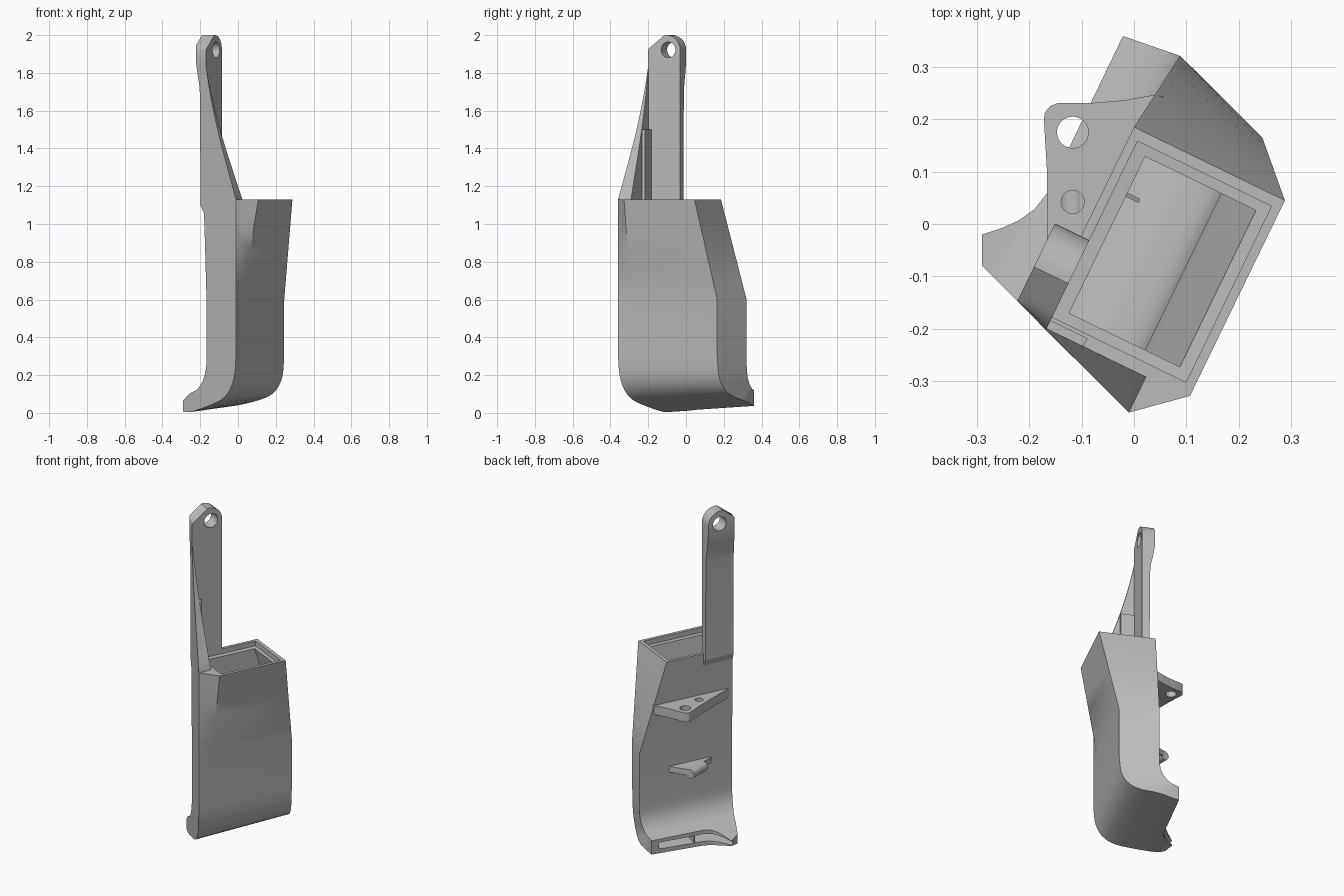
import bpy, bmesh, math
from mathutils import Vector

if "Cube" in bpy.data.objects:
    bpy.data.objects.remove(bpy.data.objects["Cube"])

grey = bpy.data.materials.new("plain_grey")
grey.use_nodes = True
COL = (0.5, 0.5, 0.5, 1)
grey.diffuse_color = COL
grey.node_tree.nodes["Principled BSDF"].inputs["Base Color"].default_value = COL

# Plan axes: U runs along the body, V across it; ends are cut where x + y is constant
U, V = Vector((0.437, 0.9, 0)), Vector((0.9, -0.437, 0))
FRONT, BACK = -0.37, 0.41


def pos(a, b, z):
    p = U * a + V * b
    return (p.x, p.y, z)


def cut(c, b):
    return (c - 0.463 * b) / 1.337


def back_end(c, b):
    """Far end of the duct; the lip is squared off instead of following the slanted cut."""
    return min(cut(c, b), 0.334 + 0.117 * b + (c - BACK) / 1.337)


def loft(name, rings):
    """Skin a list of equal-sized rings and cap both ends."""
    bm = bmesh.new()
    rows = [[bm.verts.new(p) for p in ring] for ring in rings]
    n = len(rows[0])
    for lo, hi in zip(rows, rows[1:]):
        for i in range(n):
            j = (i + 1) % n
            bm.faces.new((lo[i], lo[j], hi[j], hi[i]))
    bm.faces.new(rows[0])
    bm.faces.new(rows[-1][::-1])
    bmesh.ops.recalc_face_normals(bm, faces=bm.faces)
    mesh = bpy.data.meshes.new(name)
    bm.to_mesh(mesh)
    bm.free()
    ob = bpy.data.objects.new(name, mesh)
    bpy.context.collection.objects.link(ob)
    mesh.materials.append(grey)
    return ob


def slab(name, outline, z0, z1):
    return loft(name, [[(x, y, z) for x, y in outline] for z in (z0, z1)])


def rod(name, p, axis, r, length, n=32):
    q = Vector(axis).normalized().to_track_quat("Z", "Y")
    ring = [Vector((r * math.cos(k * math.tau / n), r * math.sin(k * math.tau / n), 0)) for k in range(n)]
    ends = [Vector((0, 0, h)) for h in (-length / 2, length / 2)]
    return loft(name, [[Vector(p) + q @ (v + e) for v in ring] for e in ends])


def subtract(ob, cutter):
    cutter.hide_render = True
    m = ob.modifiers.new("cut", "BOOLEAN")
    m.operation, m.object, m.solver = "DIFFERENCE", cutter, "EXACT"
    bpy.context.view_layer.objects.active = ob
    bpy.ops.object.modifier_apply(modifier=m.name)
    bpy.data.objects.remove(cutter)


def smooth(ob, angle=30):
    bpy.ops.object.select_all(action="DESELECT")
    ob.select_set(True)
    bpy.context.view_layer.objects.active = ob
    bpy.ops.object.shade_smooth_by_angle(angle=math.radians(angle))


def tilt(z, side):
    return z + side * 0.018 * max(0, 1 - z / 0.2)


def section(outer, inner, front, back):
    """Ring across the duct, from an outer and an inner wall point."""
    (bo, zo), (bi, zi) = outer, inner
    return [pos(cut(front, bi), bi, tilt(zi, -1)), pos(cut(front, bo), bo, tilt(zo, -1)),
            pos(cut(front, bo) + 0.078, bo, tilt(zo, -0.7)),
            pos(back_end(back, bo), bo, tilt(zo, 1)), pos(back_end(back, bi), bi, tilt(zi, 1))]


def rounded(points, steps=3):
    """Smooth curve through the points."""
    pts = [Vector(p) for p in points]
    out = []
    for i in range(len(pts) - 1):
        p, q = pts[i], pts[i + 1]
        m = (q - pts[i - 1]) / 2 if i else q - p
        n = (pts[i + 2] - p) / 2 if i + 2 < len(pts) else q - p
        m, n = (v.normalized() * min(v.length, (q - p).length) for v in (m, n))
        for k in range(steps):
            t = k / steps
            out.append(p * (2*t**3 - 3*t*t + 1) + m * (t**3 - 2*t*t + t) + q * (3*t*t - 2*t**3) + n * (t**3 - t*t))
    return out + [pts[-1]]


def duct(name, head, outer, inner, front, back):
    """Head rings blend evenly into the straight duct, then follow the bend."""
    tail = [section(o, i, front, back) for o, i in zip(rounded(outer), rounded(inner))]
    first = section(outer[0], inner[0], front, back)
    straight = [section((outer[0][0], 0.6), (inner[0][0], 0.6), front, back)]
    blend = [[Vector(p).lerp(Vector(q), k / 6) for p, q in zip(head[-1], straight[0])] for k in range(1, 6)]
    return loft(name, head + blend + straight + [first] + tail[1:])


def rect(a0, a1, b0, b1, z):
    return [pos(a0, b0, z), pos(a0, b1, z), pos(a0 + 0.05, b1, z), pos(a1, b1, z), pos(a1, b0, z)]


# Body: tapered mouth, straight duct, bend and lip
top = [pos(-0.249, -0.081, 1.13), (-0.01, -0.36, 1.13), (0.107, -0.328, 1.13),
       (0.288, 0.045, 1.13), (0, 0.185, 1.13)]
outer = [(.148, .3), (.137, .2), (.105, .13), (.05, .083), (-.03, .055), (-.18, .02), (-.26, .03)]
inner = [(-.061, .3), (-.064, .24), (-.078, .19), (-.105, .15), (-.14, .125), (-.18, .11), (-.26, .05)]
body = duct("duct_body", [top], outer, inner, FRONT, BACK)

# Hollow inside with a stepped rim
outer = [(.124, .3), (.114, .21), (.087, .152), (.038, .107), (-.03, .08), (-.18, .045), (-.3, .03)]
inner = [(-.037, .3), (-.043, .225), (-.06, .172), (-.092, .128), (-.132, .102), (-.178, .088), (-.3, .035)]
rim = [rect(-.228, .145, -.063, .221, 1.2), rect(-.228, .145, -.063, .221, 1.1),
       rect(-.207, .125, -.037, .198, 1.098)]
subtract(body, duct("cavity_cutter", rim, outer, inner, FRONT + .045, BACK - .06))

# Curved trim of the lip
trim = [(-.29, -.3), (-.29, -.02), (-.25, -.007), (-.22, .007), (-.19, .028), (-.165, .06),
        (.02, .444), (-.6, .45), (-.6, -.3)]
subtract(body, slab("lip_cutter", trim, -.1, .3))
smooth(body)

# Divider inside the outlet
loft("outlet_divider", [[pos(a, *p) for p in ((-.175, .04), (-.03, .07), (-.01, .1), (-.09, .135), (-.13, .108), (-.175, .1))]
                        for a in (.04, .048)])


# Arm with a rounded, drilled end
def arm_ring(z, b, a_lo=-1, a_hi=-0.065):
    bi = -0.063
    return [pos(max(cut(FRONT, bi), a_lo), bi, z), pos(max(cut(FRONT, b), a_lo), b, z),
            pos(a_hi, b, z), pos(a_hi, bi, z)]


levels = [(1.05, -.075), (1.08, -.092), (1.1, -.104), (1.68, -.107), (1.74, -.113), (1.8, -.126), (1.85, -.134), (1.92, -.136)]
rings = [arm_ring(z, b) for z, b in levels]
for k in range(1, 13):
    t = math.radians(k * 7.4)
    z = 1.92 + 0.08 * math.sin(t)
    rings.append(arm_ring(z, -.136, -.157 - 1.3 * (2 - z), -.145 + 0.08 * math.cos(t)))
arm = loft("arm", rings)
subtract(arm, rod("arm_hole_cutter", pos(-.135, -.1, 1.922), V, .042, .4))
smooth(arm)


# Curved gusset bracing the arm, with a thicker lower rib
def gusset(name, points, inner_a):
    lo = 1.12
    return loft(name, [[pos(cut(FRONT, b), b, lo), pos(inner_a, b, lo), pos(inner_a, b, z), pos(cut(FRONT, b), b, z)]
                       for b, z in points])


curve = [(.148, 1.13), (.115, 1.22), (.068, 1.35), (.025, 1.475), (-.012, 1.6), (-.042, 1.72), (-.066, 1.84)]
smooth(gusset("gusset", rounded(curve, 2), -.252))
gusset("gusset_rib", [(.015, 1.5), (-.066, 1.5)], -.235)

# Mounting plate with two holes
plate = slab("mounting_plate", [(.055, .243), (.042, .247), (-.02, .236), (-.08, .231), (-.145, .231), (-.16, .225),
                                (-.17, .213), (-.172, .2), (-.166, .1), (-.165, -.2), (-.154, -.192)], .825, .88)
for y, r in ((.175, .03), (.042, .022)):
    subtract(plate, rod("plate_hole_cutter", (-.117, y, .85), (0, 0, 1), r, .3))
smooth(plate)

# Small lower hook with a rounded edge
slab("hook_plate", [(.012, .155), (-.11, .125), (-.115, -.08), (-.09, -.06)], .45, .485)
smooth(rod("hook_edge", (-.115, .06, .46), (0, 1, 0), .028, .13))
